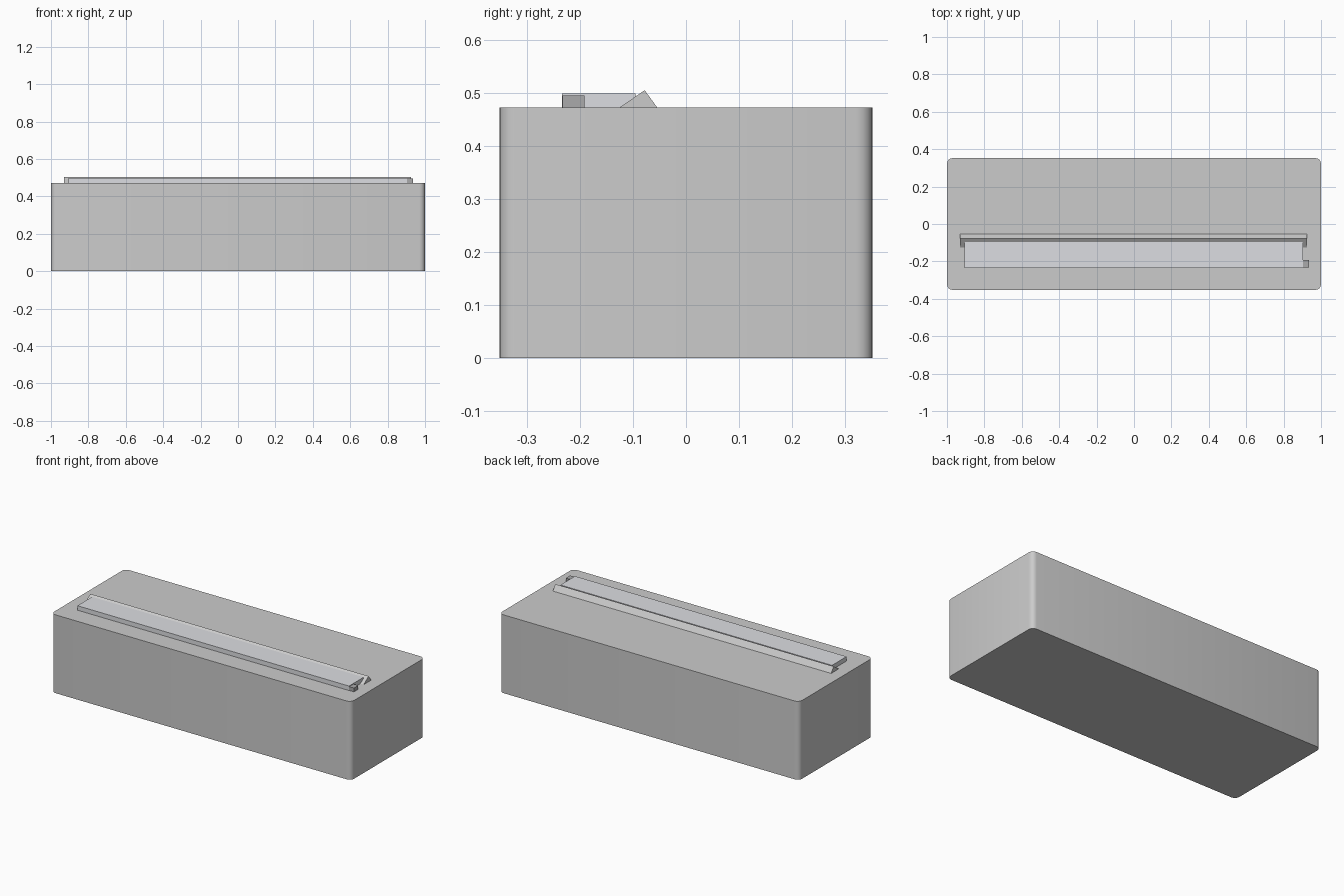
import bpy, bmesh

if "Cube" in bpy.data.objects:
    bpy.data.objects.remove(bpy.data.objects["Cube"])

TOP = 0.472


def material(name, rgb):
    m = bpy.data.materials.new(name)
    m.diffuse_color = (*rgb, 1)
    m.use_nodes = True
    m.node_tree.nodes["Principled BSDF"].inputs["Base Color"].default_value = m.diffuse_color
    return m


def finish(name, bm, mat=None):
    bmesh.ops.recalc_face_normals(bm, faces=bm.faces)
    mesh = bpy.data.meshes.new(name)
    bm.to_mesh(mesh)
    bm.free()
    ob = bpy.data.objects.new(name, mesh)
    bpy.context.collection.objects.link(ob)
    if mat:
        mesh.materials.append(mat)
    return ob


def box_bmesh(x0, x1, y0, y1, z0, z1):
    bm = bmesh.new()
    bmesh.ops.create_cube(bm, size=1)
    for v in bm.verts:
        v.co = (x1 if v.co.x > 0 else x0,
                y1 if v.co.y > 0 else y0,
                z1 if v.co.z > 0 else z0)
    return bm


def prism_x(name, profile, x0, x1, mat=None):
    """Extrude a (y, z) profile along x."""
    bm = bmesh.new()
    face = bm.faces.new([bm.verts.new((x0, y, z)) for y, z in profile])
    ext = bmesh.ops.extrude_face_region(bm, geom=[face])
    moved = [g for g in ext["geom"] if isinstance(g, bmesh.types.BMVert)]
    bmesh.ops.translate(bm, verts=moved, vec=(x1 - x0, 0, 0))
    # restore the start cap if extrusion removed it
    bmesh.ops.holes_fill(bm, edges=[e for e in bm.edges if e.is_boundary])
    return finish(name, bm, mat)


# main body with rounded upright corners
bm = box_bmesh(-1, 1, -0.352, 0.352, 0, TOP)
upright = [e for e in bm.edges
           if abs(e.verts[0].co.z - e.verts[1].co.z) > 0.1]
bmesh.ops.bevel(bm, geom=upright, offset=0.03, segments=4,
                profile=0.5, affect='EDGES')
body = finish("body", bm)
bpy.context.view_layer.objects.active = body
body.select_set(True)
bpy.ops.object.shade_smooth_by_angle()

# long flat plate on the top
finish("top_plate", box_bmesh(-0.907, 0.904, -0.234, -0.095, TOP, 0.499),
       material("plate_grey", (0.72, 0.73, 0.76)))

# tilted ridge behind the plate
prism_x("back_ridge", [(-0.126, TOP), (-0.054, TOP), (-0.078, 0.505)],
        -0.93, 0.926)

# small dark tab at the right end of the plate
finish("end_tab", box_bmesh(0.904, 0.936, -0.233, -0.192, TOP, 0.495),
       material("tab_dark", (0.4, 0.4, 0.41)))
